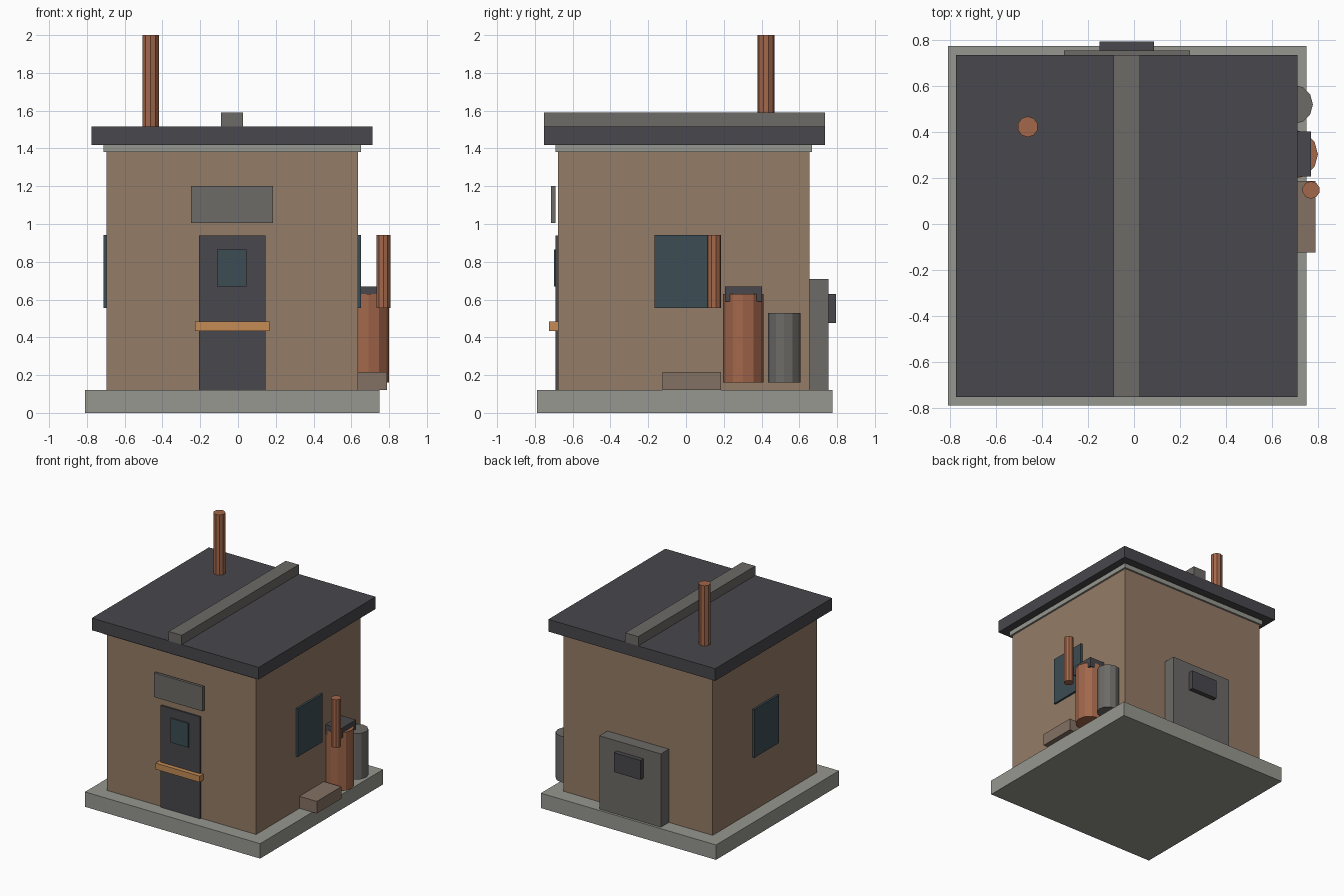
import bpy, bmesh, math
from mathutils import Matrix, Vector

if "Cube" in bpy.data.objects:
    bpy.data.objects.remove(bpy.data.objects["Cube"])


def material(name, rgb):
    m = bpy.data.materials.new(name)
    m.diffuse_color = (*rgb, 1)
    m.use_nodes = True
    m.node_tree.nodes["Principled BSDF"].inputs["Base Color"].default_value = m.diffuse_color
    return m


TAN = material("tan_wall", (0.30, 0.20, 0.135))
BROWN = material("brown_wood", (0.23, 0.165, 0.125))
SLATE = material("slate", (0.065, 0.063, 0.072))
STONE = material("stone", (0.31, 0.31, 0.28))
STEEL = material("steel", (0.15, 0.145, 0.135))
COPPER = material("copper", (0.36, 0.135, 0.07))
BRASS = material("brass", (0.55, 0.26, 0.09))
GLASS = material("glass", (0.045, 0.075, 0.09))


def finish(name, bm, mat):
    mesh = bpy.data.meshes.new(name)
    bm.to_mesh(mesh)
    bm.free()
    mesh.materials.append(mat)
    obj = bpy.data.objects.new(name, mesh)
    bpy.context.collection.objects.link(obj)


def box(name, x, y, z, mat):
    """Box from (min, max) ranges on each axis."""
    bm = bmesh.new()
    size = [r[1] - r[0] for r in (x, y, z)]
    centre = Vector([(r[0] + r[1]) / 2 for r in (x, y, z)])
    bmesh.ops.create_cube(bm, size=1, matrix=Matrix.Translation(centre) @ Matrix.Diagonal((*size, 1)))
    finish(name, bm, mat)


def cylinder(name, x, y, z, r, sides, mat):
    """Upright flat-shaded cylinder with z as (bottom, top)."""
    bm = bmesh.new()
    bmesh.ops.create_cone(bm, cap_ends=True, segments=sides, radius1=r, radius2=r, depth=z[1] - z[0],
                          matrix=Matrix.Translation((x, y, (z[0] + z[1]) / 2)))
    finish(name, bm, mat)


# Building shell
box("base_slab", (-0.81, 0.75), (-0.79, 0.775), (0, 0.12), STONE)
box("walls", (-0.695, 0.635), (-0.677, 0.653), (0.12, 1.38), TAN)
box("eave_trim", (-0.712, 0.65), (-0.692, 0.668), (1.38, 1.417), STONE)
box("roof", (-0.775, 0.711), (-0.753, 0.736), (1.417, 1.515), SLATE)
box("roof_ridge", (-0.09, 0.026), (-0.753, 0.736), (1.515, 1.59), STEEL)
cylinder("chimney", -0.462, 0.423, (1.51, 2.0), 0.045, 10, COPPER)

# Front side
box("door", (-0.206, 0.145), (-0.69, -0.672), (0.12, 0.94), SLATE)
box("door_window", (-0.11, 0.045), (-0.699, -0.685), (0.67, 0.865), GLASS)
box("door_bar", (-0.227, 0.166), (-0.725, -0.677), (0.433, 0.483), BRASS)
box("sign_board", (-0.248, 0.184), (-0.714, -0.692), (1.005, 1.2), STEEL)

# Side windows
for side, x in (("left", (-0.711, -0.69)), ("right", (0.63, 0.651))):
    box(side + "_window", x, (-0.167, 0.147), (0.555, 0.943), GLASS)

# Tanks, pipe and step on the right side
cylinder("copper_tank", 0.692, 0.303, (0.16, 0.63), 0.108, 12, COPPER)
box("tank_cap", (0.575, 0.77), (0.206, 0.402), (0.59, 0.668), SLATE)
cylinder("steel_tank", 0.692, 0.52, (0.16, 0.53), 0.086, 12, STEEL)
cylinder("side_pipe", 0.77, 0.148, (0.555, 0.943), 0.038, 10, COPPER)
box("side_step", (0.63, 0.79), (-0.125, 0.186), (0.12, 0.217), BROWN)

# Back hatch with vent
box("back_hatch", (-0.305, 0.243), (0.65, 0.755), (0.12, 0.71), STEEL)
box("hatch_vent", (-0.15, 0.087), (0.75, 0.793), (0.475, 0.63), SLATE)
